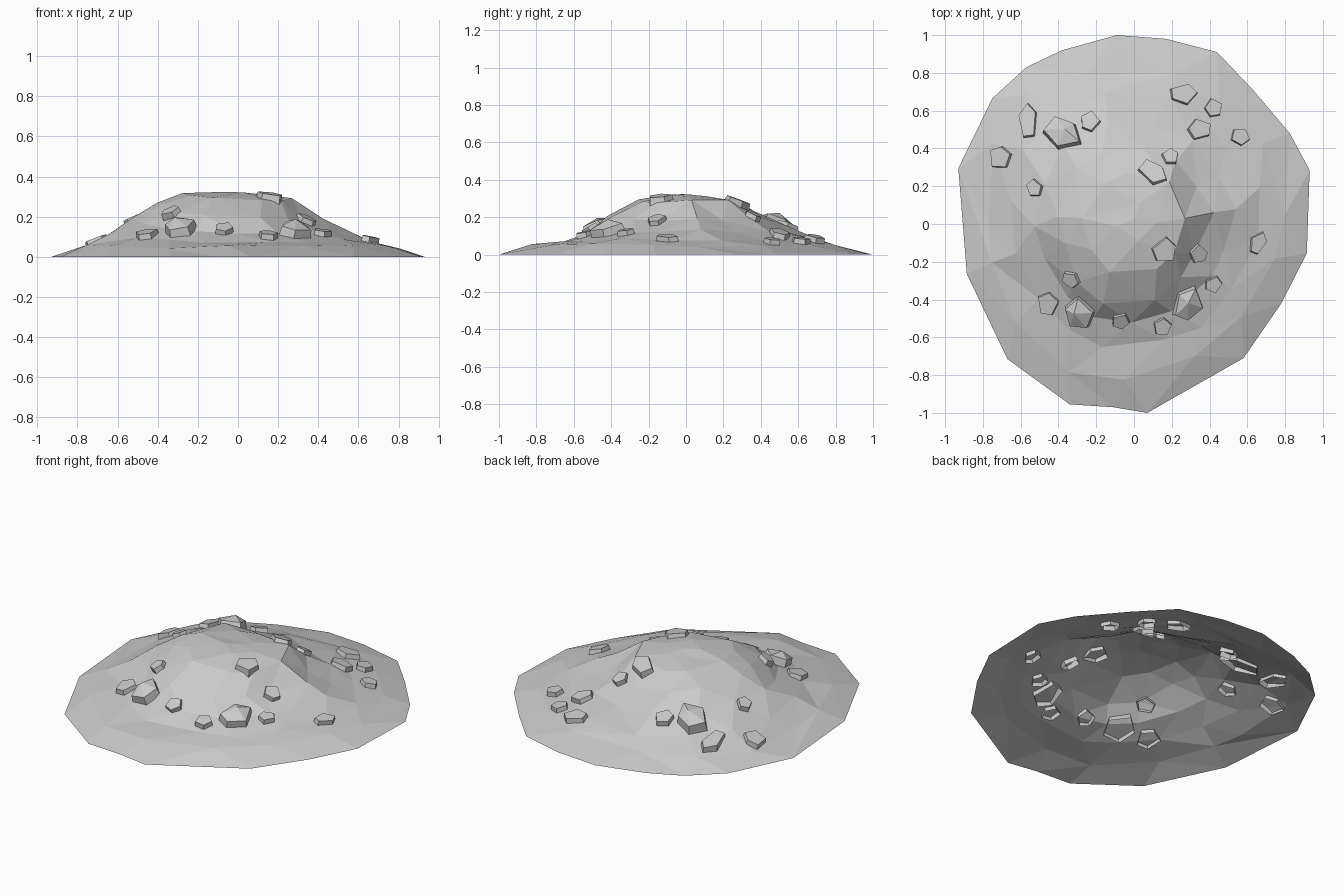
import bpy, bmesh, math, random
from mathutils import Vector, Matrix
from mathutils.bvhtree import BVHTree

if "Cube" in bpy.data.objects:
    bpy.data.objects.remove(bpy.data.objects["Cube"])

random.seed(7)

# Ground outline of the mound, counter-clockwise
OUTLINE = [(0.93, .285), (.825, .48), (.63, .71), (.44, .91), (.17, .98), (-.09, 1.0),
           (-.38, .92), (-.57, .83), (-.75, .665), (-.93, .295), (-.885, -.265),
           (-.67, -.715), (-.34, -.955), (-.11, -.97), (.07, -1.0), (.58, -.71),
           (.78, -.42), (.915, -.155)]

# Slope profile: (fraction of outline, height, extra height on the left flank, points)
RINGS = [(.86, .052, .0, 15), (.70, .080, .035, 16), (.56, .125, .065, 15),
         (.43, .190, .085, 13), (.28, .282, .028, 9), (.12, .314, .0, 5)]


def outline_radius(a):
    """Distance from the centre to the outline in direction a."""
    d = Vector((math.cos(a), math.sin(a)))
    for i, p in enumerate(OUTLINE):
        p, q = Vector(p), Vector(OUTLINE[(i + 1) % len(OUTLINE)])
        e = q - p
        den = d.cross(e)
        if abs(den) < 1e-9:
            continue
        t, u = p.cross(e) / den, p.cross(d) / den
        if t > 0 and -1e-6 <= u <= 1 + 1e-6:
            return t
    return .9


def make_object(name, bm):
    bmesh.ops.recalc_face_normals(bm, faces=bm.faces)
    me = bpy.data.meshes.new(name)
    bm.to_mesh(me)
    bm.free()
    ob = bpy.data.objects.new(name, me)
    bpy.context.collection.objects.link(ob)
    return ob


def angle(v):
    return math.atan2(v.co.y, v.co.x) % math.tau


def bridge(bm, outer, inner):
    """Triangulated strip between two closed loops with different counts."""
    outer, inner = sorted(outer, key=angle), sorted(inner, key=angle)
    n, m, i, j = len(outer), len(inner), 0, 0
    while i < n or j < m:
        a0, b0 = outer[i % n], inner[j % m]
        a1, b1 = outer[(i + 1) % n], inner[(j + 1) % m]
        na = angle(a1) + math.tau * ((i + 1) // n)
        nb = angle(b1) + math.tau * ((j + 1) // m)
        if j >= m or (i < n and na <= nb):
            bm.faces.new((a0, a1, b0))
            i += 1
        else:
            bm.faces.new((a0, b1, b0))
            j += 1


# Mound: open-bottomed faceted hill
bm = bmesh.new()
prev = [bm.verts.new((x, y, 0)) for x, y in OUTLINE]
for f, h, left, n in RINGS:
    ring = []
    off = random.random()
    for k in range(n):
        a = (k + off + random.uniform(-.25, .25)) / n * math.tau
        r = outline_radius(a) * (f + random.uniform(-.03, .03))
        bulge = left * max(0, math.cos(a - math.radians(168))) ** 1.5
        z = h + bulge + random.uniform(-.011, .011)
        ring.append(bm.verts.new((r * math.cos(a), r * math.sin(a), z)))
    bridge(bm, prev, ring)
    prev = ring
prev.sort(key=angle)
peak = bm.verts.new((0, .03, .32))
for k, v in enumerate(prev):
    bm.faces.new((v, prev[(k + 1) % len(prev)], peak))
bmesh.ops.recalc_face_normals(bm, faces=bm.faces)
tree = BVHTree.FromBMesh(bm)
make_object("mound", bm)


def rock(name, x, y, rx, ry, rot, big=False):
    """Open-bottomed pentagonal stone set into the slope."""
    hits = [tree.ray_cast(Vector((x + dx, y + dy, 2)), Vector((0, 0, -1)))
            for dx, dy in ((0, 0), (.04, 0), (-.04, 0), (0, .04), (0, -.04))]
    n = sum((h[1] if h[1].z > 0 else -h[1] for h in hits), Vector()).normalized()
    n = (n + Vector((0, 0, .25))).normalized()
    top = .045 if big else .026
    bm = bmesh.new()
    spin = Matrix.Rotation(math.radians(rot), 4, 'Z')
    loops = [[], []]
    for k in range(5):
        a = (k + random.uniform(-.15, .15)) / 5 * math.tau
        p = Vector((rx * math.cos(a), ry * math.sin(a), 0)) * random.uniform(.95, 1.08)
        for loop, z, s in ((loops[0], -.025, 1.05), (loops[1], top, .92)):
            loop.append(bm.verts.new(spin @ (p * s + Vector((0, 0, z)))))
    lo, hi = loops
    for k in range(5):
        bm.faces.new((lo[k], lo[(k + 1) % 5], hi[(k + 1) % 5], hi[k]))
    if big:
        # Peaked cap, crest shifted to one side
        crest = bm.verts.new(spin @ Vector((rx * .15, ry * .2, top + .03)))
        for k in range(5):
            bm.faces.new((hi[k], hi[(k + 1) % 5], crest))
    else:
        bm.faces.new(hi)
    ob = make_object(name, bm)
    ob.matrix_world = (Matrix.Translation(hits[0][0])
                       @ Vector((0, 0, 1)).rotation_difference(n).to_matrix().to_4x4())


# Small stones: x, y, half sizes, spin
STONES = [(-.705, .35, .065, .065, 80), (-.56, .54, .105, .055, 95), (-.23, .54, .055, .06, 0),
          (-.52, .19, .047, .052, 20), (.10, .27, .092, .058, -35), (.19, .35, .048, .048, 90),
          (.26, .685, .074, .062, 0), (.42, .615, .053, .05, 30), (.345, .5, .06, .068, 100),
          (.56, .46, .058, .046, -10), (.655, -.10, .07, .045, 65), (.16, -.14, .075, .068, 90),
          (.335, -.155, .052, .058, 20), (.42, -.32, .048, .05, 0), (.15, -.54, .052, .052, 90),
          (-.07, -.505, .05, .048, 0), (-.33, -.29, .047, .052, 50), (-.455, -.42, .065, .07, 10)]
for i, s in enumerate(STONES):
    rock(f"stone_{i + 1}", *s)

# Three large peaked boulders
for i, s in enumerate([(-.38, .475, .115, .085, -35), (.28, -.42, .098, .085, 60),
                       (-.285, -.465, .1, .085, 90)]):
    rock(f"boulder_{i + 1}", *s, big=True)
